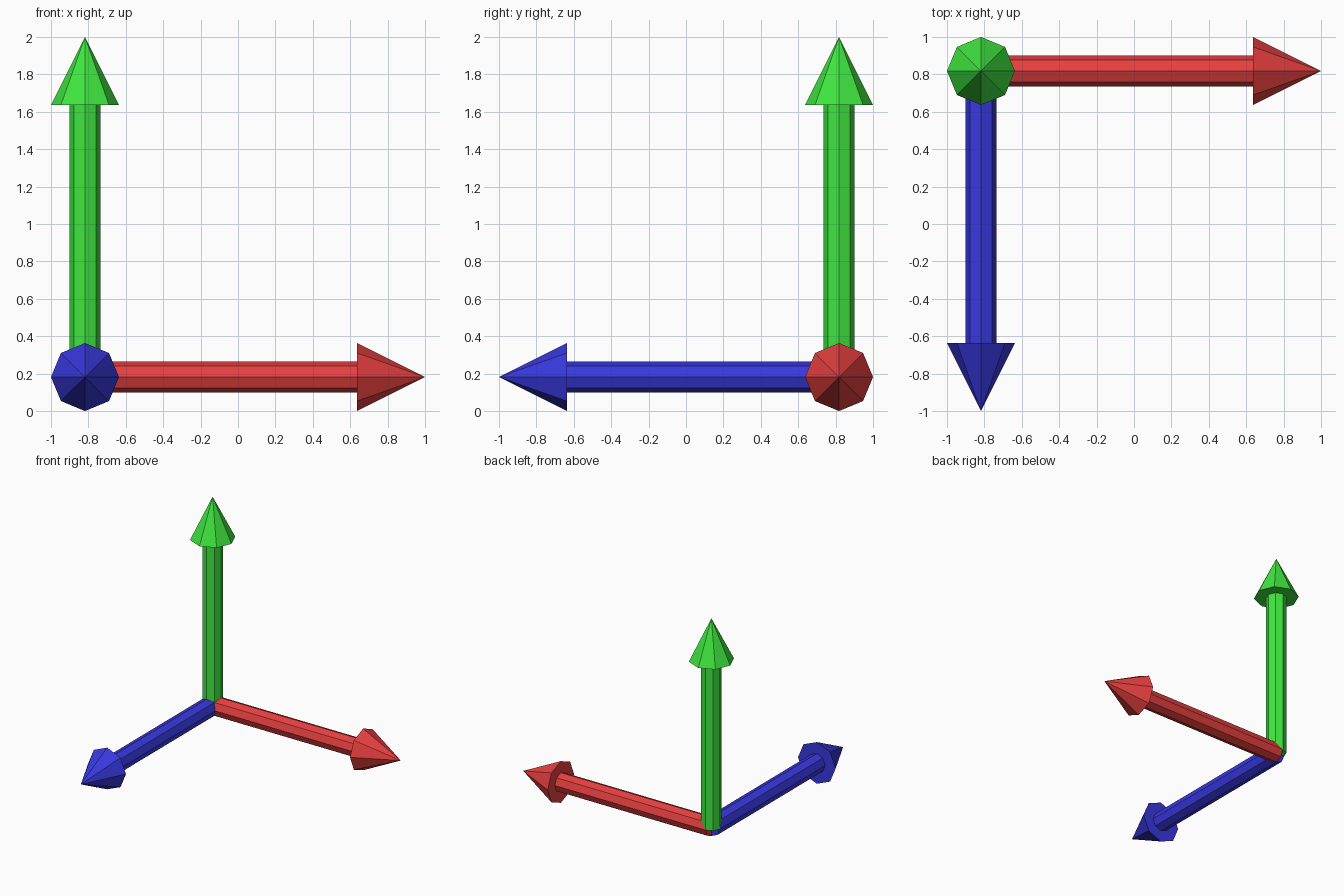
import bpy
import bmesh
from mathutils import Matrix, Vector

if "Cube" in bpy.data.objects:
    bpy.data.objects.remove(bpy.data.objects["Cube"])

LENGTH = 20 / 11            # arrow length from the shared corner to the tip
HEAD_R = LENGTH * 0.1
HEAD_L = LENGTH * 0.2
SHAFT_R = LENGTH * 0.045
SIDES = 8
CORNER = Vector((-1 + HEAD_R, 1 - HEAD_R, HEAD_R))


def arrow(name, direction, color):
    # Half outline of shaft and head, spun into an eight-sided solid
    outline = [(0, 0), (SHAFT_R, 0), (SHAFT_R, LENGTH - HEAD_L),
               (HEAD_R, LENGTH - HEAD_L), (0, LENGTH)]
    bm = bmesh.new()
    verts = [bm.verts.new((r, 0, z)) for r, z in outline]
    edges = [bm.edges.new(pair) for pair in zip(verts, verts[1:])]
    bmesh.ops.spin(bm, geom=verts + edges, cent=(0, 0, 0), axis=(0, 0, 1),
                   angle=6.283185307, steps=SIDES, use_duplicate=False)
    bmesh.ops.remove_doubles(bm, verts=bm.verts[:], dist=0.0001)
    bmesh.ops.recalc_face_normals(bm, faces=bm.faces[:])

    # Point the arrow along its axis, starting at the shared corner
    turn = Vector((0, 0, 1)).rotation_difference(Vector(direction))
    bm.transform(Matrix.Translation(CORNER) @ turn.to_matrix().to_4x4())
    mesh = bpy.data.meshes.new(name)
    bm.to_mesh(mesh)
    bm.free()

    mat = bpy.data.materials.new(name + "_paint")
    mat.diffuse_color = color
    mat.use_nodes = True
    mat.node_tree.nodes["Principled BSDF"].inputs["Base Color"].default_value = mat.diffuse_color
    mesh.materials.append(mat)
    obj = bpy.data.objects.new(name, mesh)
    bpy.context.collection.objects.link(obj)


# Three arrows meeting at the back left corner
arrow("right_arrow", (1, 0, 0), (0.8, 0.05, 0.05, 1))
arrow("front_arrow", (0, -1, 0), (0.04, 0.04, 0.75, 1))
arrow("up_arrow", (0, 0, 1), (0.05, 0.8, 0.05, 1))
